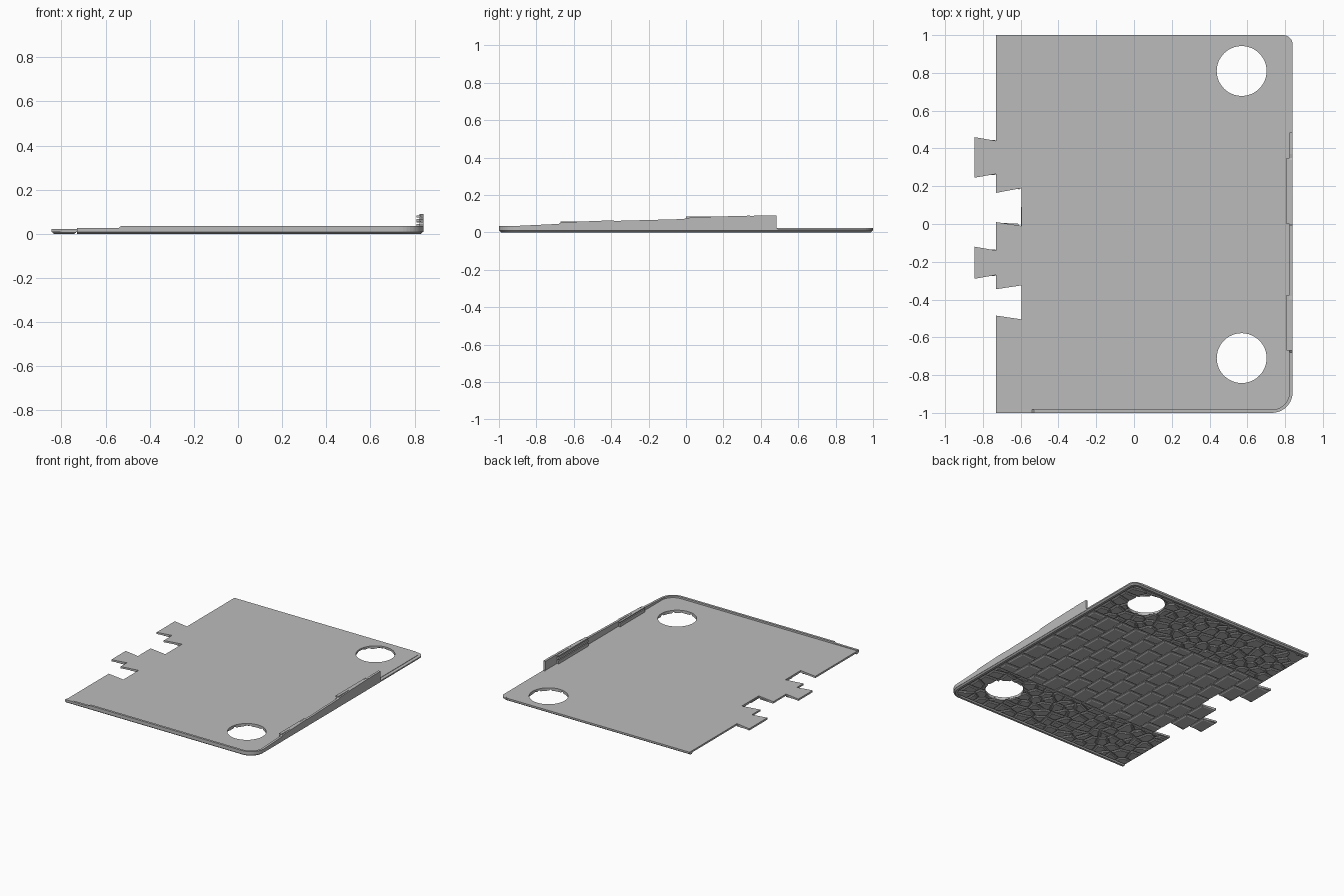
import bpy, bmesh, math, random
from mathutils import Vector

random.seed(4)
if "Cube" in bpy.data.objects:
    bpy.data.objects.remove(bpy.data.objects["Cube"])

COLOUR = (0.5, 0.5, 0.5, 1)
grey = bpy.data.materials.new("stone_grey")
grey.use_nodes = True
grey.diffuse_color = COLOUR
grey.node_tree.nodes["Principled BSDF"].inputs["Base Color"].default_value = COLOUR


def finish(name, bm):
    bmesh.ops.recalc_face_normals(bm, faces=bm.faces)
    mesh = bpy.data.meshes.new(name)
    bm.to_mesh(mesh)
    bm.free()
    mesh.materials.append(grey)
    obj = bpy.data.objects.new(name, mesh)
    bpy.context.scene.collection.objects.link(obj)
    return obj


def arc(cx, cy, r, start, end, n=10):
    angles = [math.radians(start + (end - start) * i / n) for i in range(n + 1)]
    return [(cx + r * math.cos(a), cy + r * math.sin(a)) for a in angles]


def loft(bm, rings, closed_ends=True):
    """Join rings of points with quads and cap both ends."""
    rings = [[bm.verts.new(p) for p in ring] for ring in rings]
    for a, b in zip(rings, rings[1:]):
        for i in range(len(a)):
            j = (i + 1) % len(a)
            bm.faces.new((a[i], a[j], b[j], b[i]))
    bm.faces.new(rings[0])
    bm.faces.new(rings[-1])


def sweep(name, path, profile):
    """Carry an (inset, z) profile along a path, insetting to its left."""
    bm = bmesh.new()
    rings = []
    for i, p in enumerate(path):
        before, after = path[max(i - 1, 0)], path[min(i + 1, len(path) - 1)]
        t = Vector((after[0] - before[0], after[1] - before[1])).normalized()
        rings.append([(p[0] - t.y * d, p[1] + t.x * d, z) for d, z in profile(p)])
    loft(bm, rings)
    return finish(name, bm)


# Plate with jigsaw tabs and notches along one side
front_corner = arc(0.73, -0.89, 0.11, -90, 0)
back_corner = arc(0.79, 0.95, 0.05, 0, 90, 6)
tabs = [(-0.73, 0.44), (-0.845, 0.46), (-0.845, 0.245), (-0.73, 0.265)]
notch = [(-0.73, 0.165), (-0.595, 0.19), (-0.595, -0.01), (-0.73, 0.01)]
lower_tab = [(-0.73, -0.14), (-0.845, -0.12), (-0.845, -0.29), (-0.73, -0.27)]
lower_notch = [(-0.73, -0.345), (-0.595, -0.325), (-0.595, -0.505), (-0.73, -0.485)]
outline = [(-0.73, -1)] + front_corner + [(0.84, 0.49), (0.815, 0.49)]
outline += arc(0.765, 0.95, 0.05, 0, 90, 6) + [(-0.73, 1)]
outline += tabs + notch + lower_tab + lower_notch
bm = bmesh.new()
loft(bm, [[(x, y, z) for x, y in outline] for z in (0.009, 0.022)])
plate = finish("floor_plate", bm)

# Smooth rim around the three outer sides
rim_path = [(-0.73, -1), (0.6, -1)] + front_corner + [(0.84, 0)] + back_corner
rim_path += [(0.5, 1), (-0.73, 1)]
rim_profile = [(0, 0.019), (0, 0.01), (0.012, 0), (0.028, 0), (0.035, 0.01), (0.035, 0.019)]
sweep("edge_rim", rim_path, lambda p: rim_profile)

# Low wall that rises along the side
wall_path = [(-0.73, -1, 0.026), (-0.54, -1, 0.027), (-0.53, -1, 0.035), (0.6, -1, 0.035)]
wall_path += [(x, y, 0.035) for x, y in front_corner]
wall_steps = [(-0.68, 0.045), (-0.67, 0.053), (-0.4, 0.064), (-0.38, 0.061), (-0.01, 0.071),
              (0, 0.077), (0.15, 0.084), (0.34, 0.089), (0.35, 0.086), (0.37, 0.09), (0.485, 0.09)]
wall_path += [(0.84, y, h) for y, h in wall_steps]
sweep("side_wall", wall_path,
      lambda p: [(0, 0.015), (0, p[2]), (0.017, p[2]), (0.017, 0.015)])

# Brick ledges on the inner face of the wall
for label, y0, y1, courses in (
        ("front", -0.67, -0.375, [(0.02, 0.045), (0.052, 0.058)]),
        ("back", 0, 0.35, [(0.02, 0.045), (0.052, 0.067), (0.074, 0.084)])):
    bm = bmesh.new()
    for z0, z1 in courses:
        ring = [(0.808, y0), (0.83, y0), (0.83, y1), (0.808, y1)]
        loft(bm, [[(x, y, z) for x, y in ring] for z in (z0, z1)])
    finish(label + "_wall_ledges", bm)


def inset(poly, d):
    """Shrink a convex counterclockwise polygon by moving its corners inward."""
    out = []
    for i, p in enumerate(poly):
        u = (p - poly[i - 1]).normalized()
        v = (poly[(i + 1) % len(poly)] - p).normalized()
        n = Vector((-u.y - v.y, u.x + v.x))
        out.append(p + n * d / max(1 + u.dot(v), 0.35))
    return out


def add_stone(bm, poly, gap, slope):
    """A stone hanging below the plate with a chamfered lower edge."""
    layers = ((gap, 0.012), (gap, 0.005), (gap + slope, 0))
    loft(bm, [[(p.x, p.y, z) for p in inset(poly, d)] for d, z in layers])


def box(x0, x1, y0, y1):
    return [Vector(p) for p in ((x0, y0), (x1, y0), (x1, y1), (x0, y1))]


def clip(poly, mid, normal):
    """Keep the part of a polygon behind a line."""
    out = []
    for i, b in enumerate(poly):
        a = poly[i - 1]
        da, db = (a - mid).dot(normal), (b - mid).dot(normal)
        if da * db < 0:
            out.append(a.lerp(b, da / (da - db)))
        if db <= 0:
            out.append(b)
    return out


# Paving bricks under the middle, in staggered courses
LOW, HIGH, PITCH, WIDTH = -0.5, 0.52, 0.17, 0.1275
bm = bmesh.new()
for col in range(12):
    x0 = -0.73 + col * WIDTH
    start = LOW - (col % 2) * PITCH / 2
    for k in range(7):
        y0, y1 = max(start + k * PITCH, LOW), min(start + (k + 1) * PITCH, HIGH)
        if y1 - y0 < 0.03 or (col == 0 and k in (0, 3)):
            continue
        poly = [p + Vector((random.uniform(-1, 1), random.uniform(-1, 1))) * 0.004
                for p in box(x0, x0 + WIDTH, y0, y1)]
        add_stone(bm, poly, 0.006, 0.008)
for y0, y1 in ((0.255, 0.45), (-0.28, -0.13)):
    add_stone(bm, box(-0.845, -0.73, y0, y1), 0.004, 0.008)
finish("paving_bricks", bm)

# Irregular cobbles in the two outer bands
bm = bmesh.new()
STEP = 0.085
for y0, y1 in ((-0.965, LOW), (HIGH, 0.965)):
    seeds = [Vector((-0.73 + (i + random.random() * 0.8) * STEP,
                     y0 + (j + random.random() * 0.8) * STEP))
             for i in range(18) for j in range(6)]
    for s in seeds:
        cell = box(-0.73, 0.802, y0, y1)
        for other in seeds:
            if other is not s and (other - s).length < 0.35 and cell:
                cell = clip(cell, (s + other) / 2, other - s)
        # Drop corners too close together, and slivers
        cell = [p for i, p in enumerate(cell) if (p - cell[i - 1]).length > 0.014]
        if len(cell) > 2:
            middle = sum(cell, Vector((0, 0))) / len(cell)
            if min((p - middle).length for p in cell) > 0.022:
                add_stone(bm, cell, 0.005, 0.006)
cobbles = finish("cobbles", bm)

# Round holes through plate and cobbles
for label, y in (("back", 0.81), ("front", -0.71)):
    bm = bmesh.new()
    circle = arc(0.57, y, 0.132, 0, 360, 48)[:-1]
    loft(bm, [[(px, py, z) for px, py in circle] for z in (-0.1, 0.1)])
    cutter = finish(label + "_hole_cutter", bm)
    cutter.hide_render = True
    cutter.hide_viewport = True
    for target in (plate, cobbles):
        cut = target.modifiers.new(label + "_hole", 'BOOLEAN')
        cut.operation = 'DIFFERENCE'
        cut.solver = 'EXACT'
        cut.object = cutter
